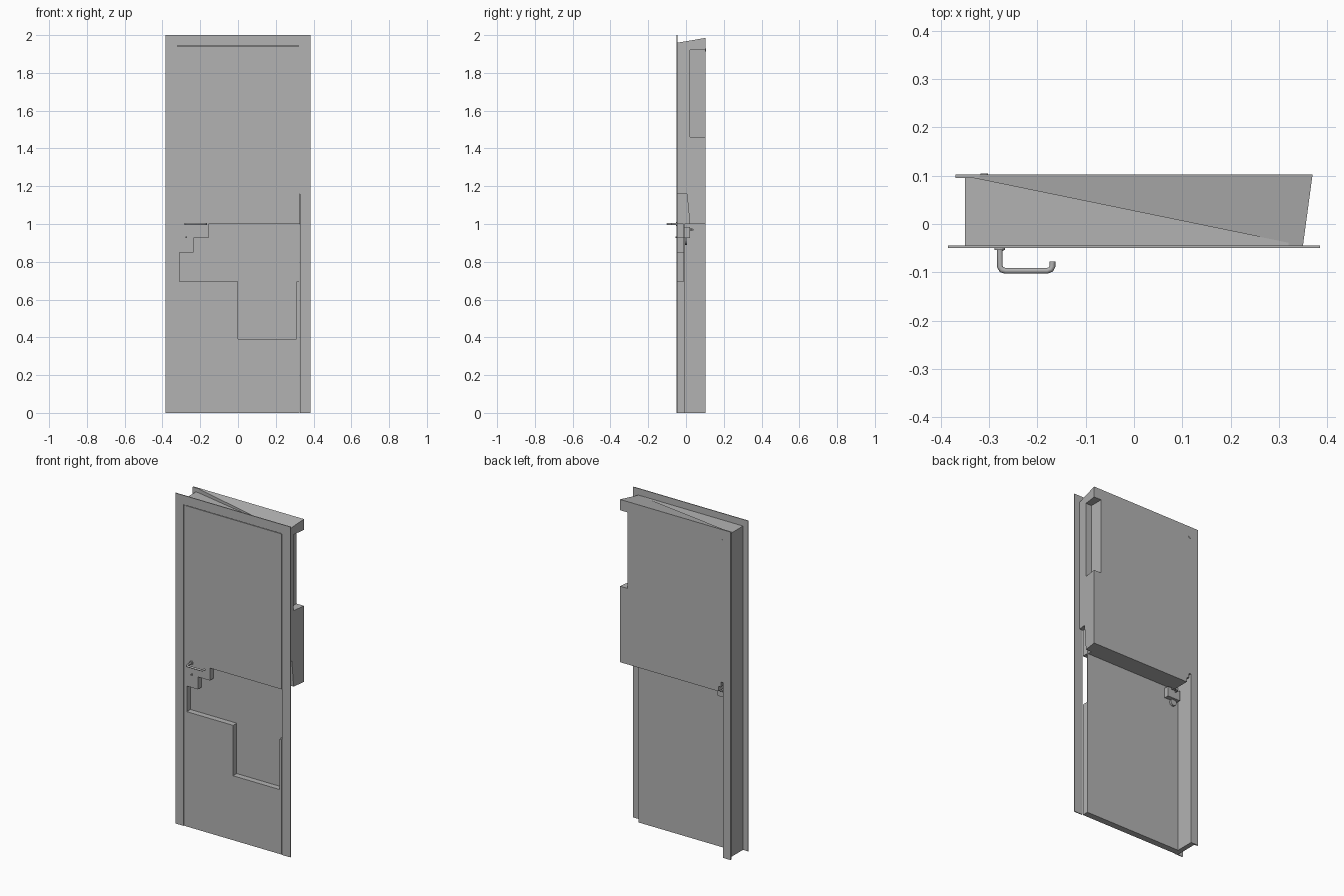
import bpy, bmesh, math
from mathutils import Vector

cube = bpy.data.objects.get("Cube")
if cube:
    bpy.data.objects.remove(cube, do_unlink=True)

grey = bpy.data.materials.new("plain grey")
grey.use_nodes = True
grey.diffuse_color = (0.45, 0.45, 0.45, 1)
grey.node_tree.nodes["Principled BSDF"].inputs["Base Color"].default_value = (0.45, 0.45, 0.45, 1)


def solid(name, start, end):
    """Join two matching outlines into a closed solid."""
    bm = bmesh.new()
    a = [bm.verts.new(p) for p in start]
    b = [bm.verts.new(p) for p in end]
    n = len(a)
    bm.faces.new(a)
    bm.faces.new(b[::-1])
    for i in range(n):
        j = (i + 1) % n
        bm.faces.new((a[i], b[i], b[j], a[j]))
    bmesh.ops.recalc_face_normals(bm, faces=bm.faces)
    mesh = bpy.data.meshes.new(name)
    bm.to_mesh(mesh)
    bm.free()
    mesh.materials.append(grey)
    ob = bpy.data.objects.new(name, mesh)
    bpy.context.collection.objects.link(ob)
    return ob


def panel(name, outline, y0, y1):
    """Extrude an (x, z) outline along y."""
    return solid(name, [(x, y0, z) for x, z in outline], [(x, y1, z) for x, z in outline])


def box(name, x0, x1, y0, y1, z0, z1):
    return panel(name, [(x0, z0), (x1, z0), (x1, z1), (x0, z1)], y0, y1)


def disc(name, x, y, z, radius, depth):
    ring = [(x + radius * math.cos(t * math.pi / 8), z + radius * math.sin(t * math.pi / 8))
            for t in range(16)]
    return panel(name, ring, y - depth / 2, y + depth / 2)


def rod(name, points, radius):
    curve = bpy.data.curves.new(name, "CURVE")
    curve.dimensions = "3D"
    curve.bevel_depth = radius
    curve.bevel_resolution = 2
    curve.use_fill_caps = True
    spline = curve.splines.new("POLY")
    spline.points.add(len(points) - 1)
    for p, co in zip(spline.points, points):
        p.co = (*co, 1)
    curve.materials.append(grey)
    ob = bpy.data.objects.new(name, curve)
    bpy.context.collection.objects.link(ob)
    return ob


FRONT, SKIN, BACK = -0.045, -0.01, 0.103

# Flat casing around the opening
panel("casing", [(-0.385, 0), (-0.329, 0), (-0.329, 1.944), (0.329, 1.944), (0.329, 0),
                 (0.385, 0), (0.385, 2), (-0.385, 2)], -0.05, FRONT)

# Door front layer with the stepped opening, and the sheet behind it
panel("door_front", [(-0.325, 0), (0.325, 0), (0.325, 0.695), (0.31, 0.695), (0.31, 0.39),
                     (0, 0.39), (0, 0.695), (-0.31, 0.695), (-0.31, 0.85), (-0.235, 0.85),
                     (-0.235, 0.925), (-0.155, 0.925), (-0.155, 1), (0.325, 1),
                     (0.325, 1.94), (-0.325, 1.94)], -0.047, SKIN)
box("door_back_sheet", -0.325, 0.325, SKIN - 0.002, SKIN + 0.002, 0, 1.94)

# Thick upper back with a stepped corner
panel("upper_back", [(-0.32, 1.06), (-0.305, 1.06), (-0.305, 1.03), (-0.29, 1.03), (-0.29, 1),
                     (0.32, 1), (0.32, 1.955), (-0.32, 1.955)], SKIN, BACK)

# Right jamb, with its back lip
box("right_jamb", -0.35, -0.32, FRONT, BACK - 0.008, 0, 1.96)
box("right_jamb_lip", -0.37, -0.32, BACK - 0.008, BACK, 0, 1.985)

# Left jamb: notched side outline, flaring towards the back
side = [(FRONT, 1.16), (0.005, 1.16), (0.02, 1), (BACK, 1), (BACK, 1.46), (0.02, 1.46),
        (0.02, 1.92), (BACK, 1.92), (BACK, 1.985), (FRONT, 1.96)]
solid("left_jamb", [(0.32, y, z) for y, z in side],
      [(0.35 + 0.02 * (y - FRONT) / (BACK - FRONT), y, z) for y, z in side])

# Header and the sloping wedge on top
box("header", -0.35, 0.32, FRONT, BACK - 0.008, 1.944, 1.96)
wedge = [(0.35, FRONT, 1.96), (-0.37, BACK, 1.985), (0.37, BACK, 1.985)]
solid("header_wedge", wedge, [(x, y, 1.95) for x, y, z in wedge])

# Front lever, rose and key barrel
rod("front_lever", [(-0.278, -0.05, 1), (-0.278, -0.088, 1), (-0.274, -0.095, 1),
                    (-0.266, -0.097, 1), (-0.18, -0.097, 1), (-0.172, -0.094, 1),
                    (-0.169, -0.088, 1), (-0.169, -0.078, 1)], 0.006)
disc("lever_rose", -0.278, -0.05, 1, 0.011, 0.008)
disc("key_barrel", -0.275, -0.051, 0.93, 0.005, 0.01)

# Lock case and fittings on the back
box("lock_case", -0.31, -0.225, SKIN, 0.02, 0.925, 0.985)
rod("lock_spindle", [(-0.278, 0.02, 0.97), (-0.278, 0.035, 0.97), (-0.24, 0.035, 0.97)], 0.005)
disc("lock_rose", -0.278, 0, 0.91, 0.02, 0.012)
disc("corner_screw", -0.31, BACK, 1.92, 0.008, 0.004)
